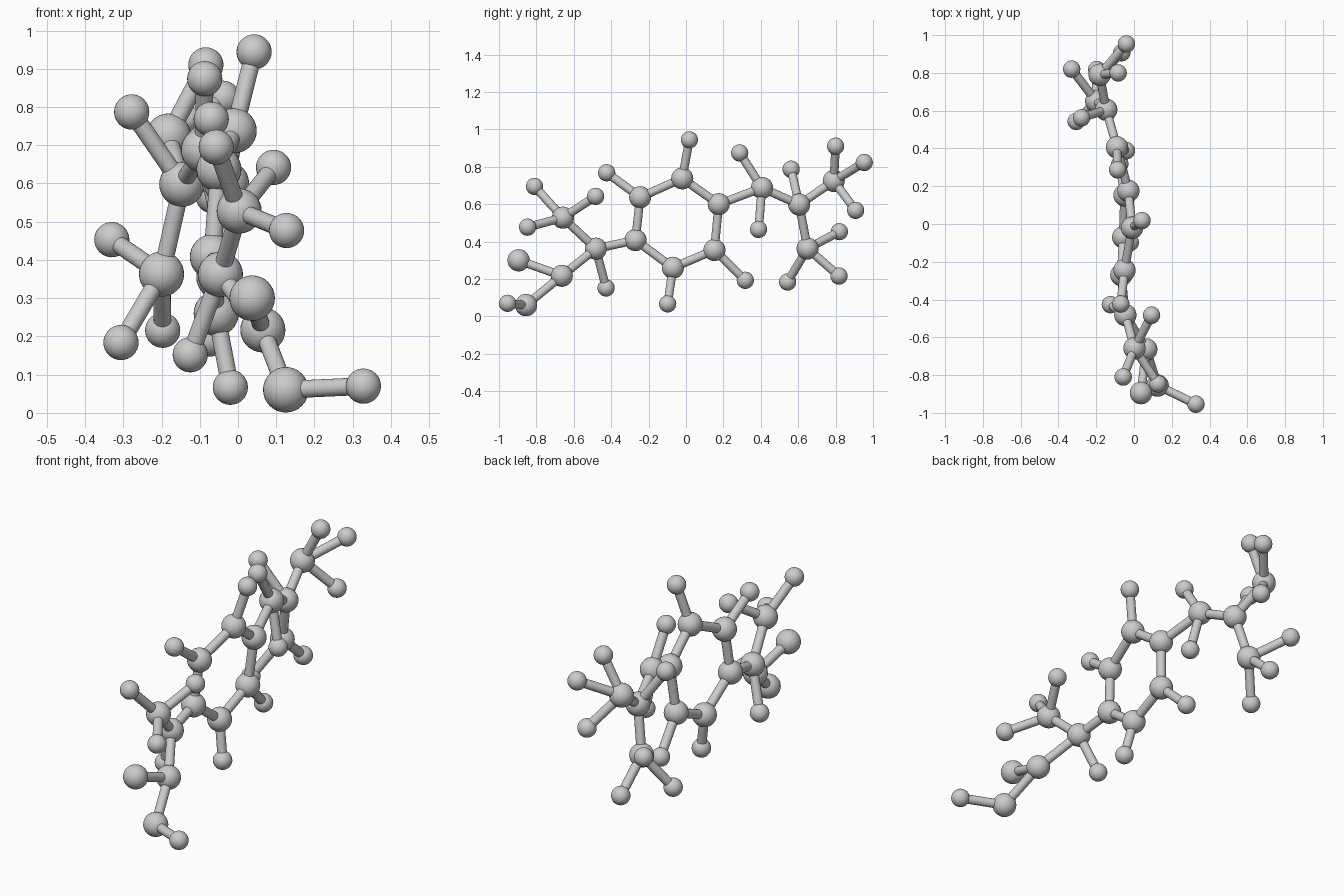
import bpy
from mathutils import Vector

if "Cube" in bpy.data.objects:
    bpy.data.objects.remove(bpy.data.objects["Cube"])

RADIUS = {"carbon": 0.059, "oxygen": 0.0595, "hydrogen": 0.046}
BOND_RADIUS = 0.023

# Atoms: name -> (parent it is bonded to, position); the kind is the first word
ATOMS = {
    # six-sided ring
    "carbon_ring_1": (None, (-0.05, -0.245, 0.637)),
    "carbon_ring_2": ("carbon_ring_1", (-0.01, -0.02, 0.738)),
    "carbon_ring_3": ("carbon_ring_2", (-0.03, 0.175, 0.60)),
    "carbon_ring_4": ("carbon_ring_3", (-0.05, 0.152, 0.355)),
    "carbon_ring_5": ("carbon_ring_4", (-0.057, -0.07, 0.26)),
    "carbon_ring_6": ("carbon_ring_5", (-0.067, -0.27, 0.408)),
    "hydrogen_ring_1": ("carbon_ring_1", (-0.07, -0.424, 0.768)),
    "hydrogen_ring_2": ("carbon_ring_2", (0.042, 0.018, 0.944)),
    "hydrogen_ring_4": ("carbon_ring_4", (-0.075, 0.317, 0.193)),
    "hydrogen_ring_5": ("carbon_ring_5", (-0.02, -0.098, 0.067)),
    # acid arm (-y side)
    "carbon_acid_joint": ("carbon_ring_6", (-0.046, -0.482, 0.362)),
    "hydrogen_acid_joint": ("carbon_acid_joint", (-0.125, -0.427, 0.152)),
    "carbon_acid_methyl": ("carbon_acid_joint", (0.003, -0.658, 0.528)),
    "hydrogen_acid_methyl_1": ("carbon_acid_methyl", (-0.057, -0.81, 0.695)),
    "hydrogen_acid_methyl_2": ("carbon_acid_methyl", (0.093, -0.483, 0.642)),
    "hydrogen_acid_methyl_3": ("carbon_acid_methyl", (0.127, -0.847, 0.477)),
    "carbon_acid_end": ("carbon_acid_joint", (0.065, -0.664, 0.217)),
    "oxygen_double": ("carbon_acid_end", (0.037, -0.895, 0.30)),
    "oxygen_single": ("carbon_acid_end", (0.125, -0.855, 0.0605)),
    "hydrogen_acid": ("oxygen_single", (0.328, -0.954, 0.07)),
    # branched arm (+y side)
    "carbon_link": ("carbon_ring_3", (-0.09, 0.406, 0.687)),
    "hydrogen_link_1": ("carbon_link", (-0.087, 0.287, 0.874)),
    "hydrogen_link_2": ("carbon_link", (-0.04, 0.388, 0.465)),
    "carbon_fork": ("carbon_link", (-0.147, 0.605, 0.598)),
    "hydrogen_fork": ("carbon_fork", (-0.278, 0.562, 0.787)),
    "carbon_upper_methyl": ("carbon_fork", (-0.182, 0.79, 0.724)),
    "hydrogen_upper_1": ("carbon_upper_methyl", (-0.084, 0.80, 0.91)),
    "hydrogen_upper_2": ("carbon_upper_methyl", (-0.04, 0.953, 0.823)),
    "hydrogen_upper_3": ("carbon_upper_methyl", (-0.065, 0.907, 0.567)),
    "carbon_lower_methyl": ("carbon_fork", (-0.20, 0.65, 0.363)),
    "hydrogen_lower_1": ("carbon_lower_methyl", (-0.33, 0.82, 0.453)),
    "hydrogen_lower_2": ("carbon_lower_methyl", (-0.306, 0.543, 0.184)),
    "hydrogen_lower_3": ("carbon_lower_methyl", (-0.197, 0.818, 0.216)),
}


def atom(name, pos):
    """Smooth ball for one atom."""
    bpy.ops.mesh.primitive_uv_sphere_add(
        segments=32, ring_count=16, radius=RADIUS[name.split("_")[0]], location=pos)
    bpy.context.object.name = name
    bpy.ops.object.shade_smooth()


def bond(a, b):
    """Round stick between the centres of two atoms."""
    start, end = Vector(ATOMS[a][1]), Vector(ATOMS[b][1])
    axis = end - start
    bpy.ops.mesh.primitive_cylinder_add(
        vertices=24, radius=BOND_RADIUS, depth=axis.length, location=(start + end) / 2,
        rotation=axis.to_track_quat("Z", "Y").to_euler())
    bpy.context.object.name = "bond_" + b
    bpy.ops.object.shade_smooth_by_angle()


for name, (parent, pos) in ATOMS.items():
    atom(name, pos)
    if parent:
        bond(parent, name)
# closing bond of the ring
bond("carbon_ring_6", "carbon_ring_1")
